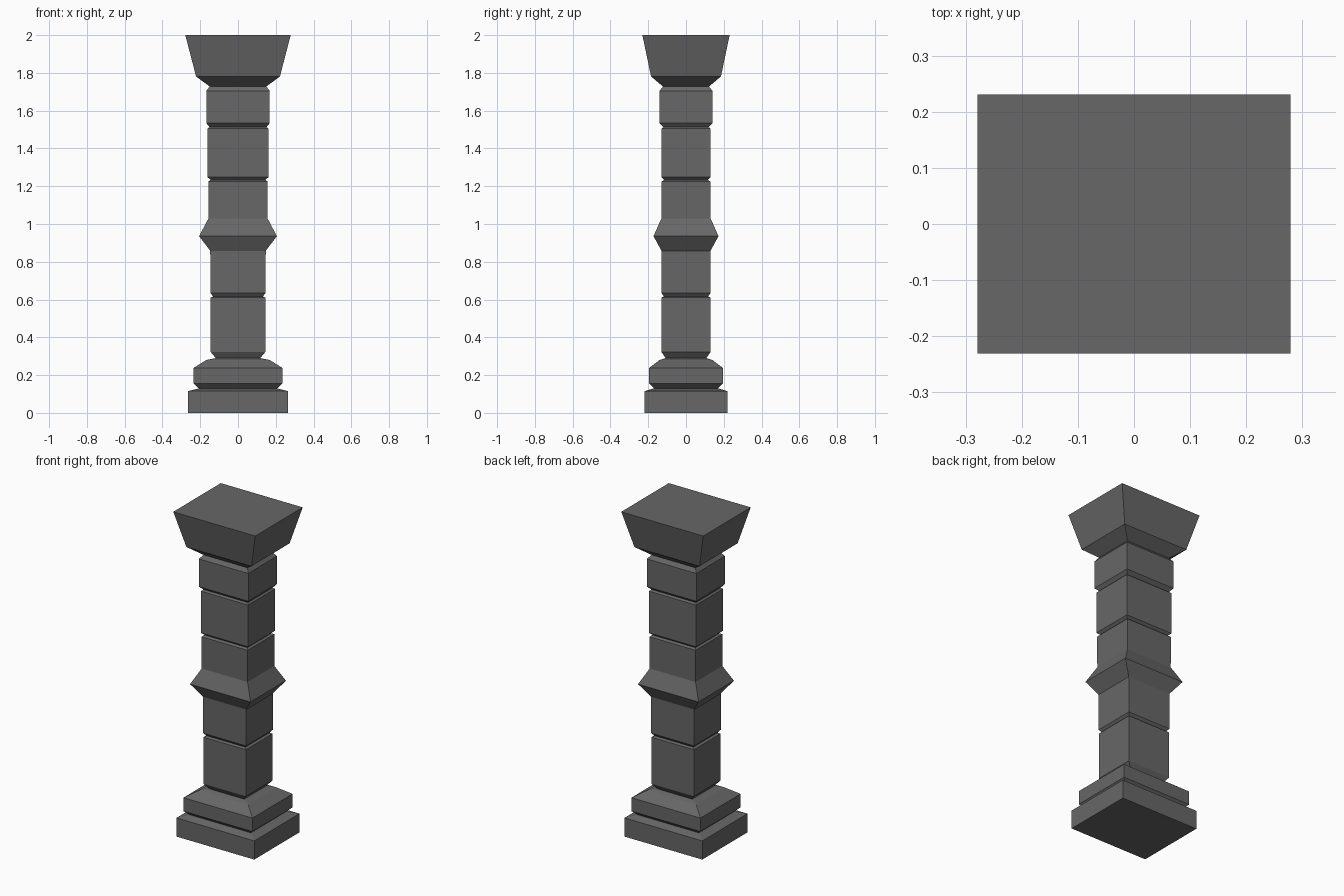
import bpy

if "Cube" in bpy.data.objects:
    bpy.data.objects.remove(bpy.data.objects["Cube"])

# Dark grey stone
stone = bpy.data.materials.new("dark_stone")
stone.diffuse_color = (0.135, 0.135, 0.135, 1)
stone.use_nodes = True
stone.node_tree.nodes["Principled BSDF"].inputs["Base Color"].default_value = stone.diffuse_color


def loft(name, rings, cap_bottom=False, cap_top=False):
    """Stack of rectangular rings (z, half x, half y) joined by flat sides."""
    verts = [(sx * x, sy * y, z) for z, x, y in rings
             for sx, sy in ((-1, -1), (1, -1), (1, 1), (-1, 1))]
    faces = [(4 * i + k, 4 * i + (k + 1) % 4, 4 * i + 4 + (k + 1) % 4, 4 * i + 4 + k)
             for i in range(len(rings) - 1) for k in range(4)]
    if cap_bottom:
        faces.append((3, 2, 1, 0))
    if cap_top:
        n = len(verts)
        faces.append((n - 4, n - 3, n - 2, n - 1))
    mesh = bpy.data.meshes.new(name)
    mesh.from_pydata(verts, [], faces)
    mesh.materials.append(stone)
    obj = bpy.data.objects.new(name, mesh)
    bpy.context.collection.objects.link(obj)


# Rings shared by neighbouring parts, at the narrow grooves
groove_plinth = (0.13, 0.207, 0.17)
groove_base = (0.29, 0.118, 0.108)
groove_low = (0.617, 0.132, 0.117)
groove_high = (1.233, 0.145, 0.116)
groove_upper = (1.513, 0.151, 0.119)
neck = (1.728, 0.15, 0.122)

# Foot of the column
loft("plinth", [(0, 0.265, 0.22), (0.115, 0.265, 0.22), groove_plinth], cap_bottom=True)
loft("base_moulding", [groove_plinth, (0.155, 0.235, 0.195), (0.238, 0.235, 0.195),
                       (0.28, 0.168, 0.14), groove_base])

# Shaft blocks
loft("lower_shaft", [groove_base, (0.323, 0.145, 0.13), (0.61, 0.145, 0.13), groove_low])
loft("middle_shaft", [groove_low, (0.634, 0.146, 0.13), (0.858, 0.147, 0.13),
                      (0.936, 0.206, 0.172), (1.03, 0.156, 0.13),
                      (1.225, 0.157, 0.13), groove_high])
loft("upper_shaft", [groove_high, (1.248, 0.161, 0.131), (1.505, 0.161, 0.131), groove_upper])
loft("top_block", [groove_upper, (1.534, 0.168, 0.14), (1.705, 0.168, 0.14), neck])

# Flared capital
loft("capital", [neck, (1.781, 0.222, 0.185), (2.0, 0.279, 0.231)], cap_top=True)
